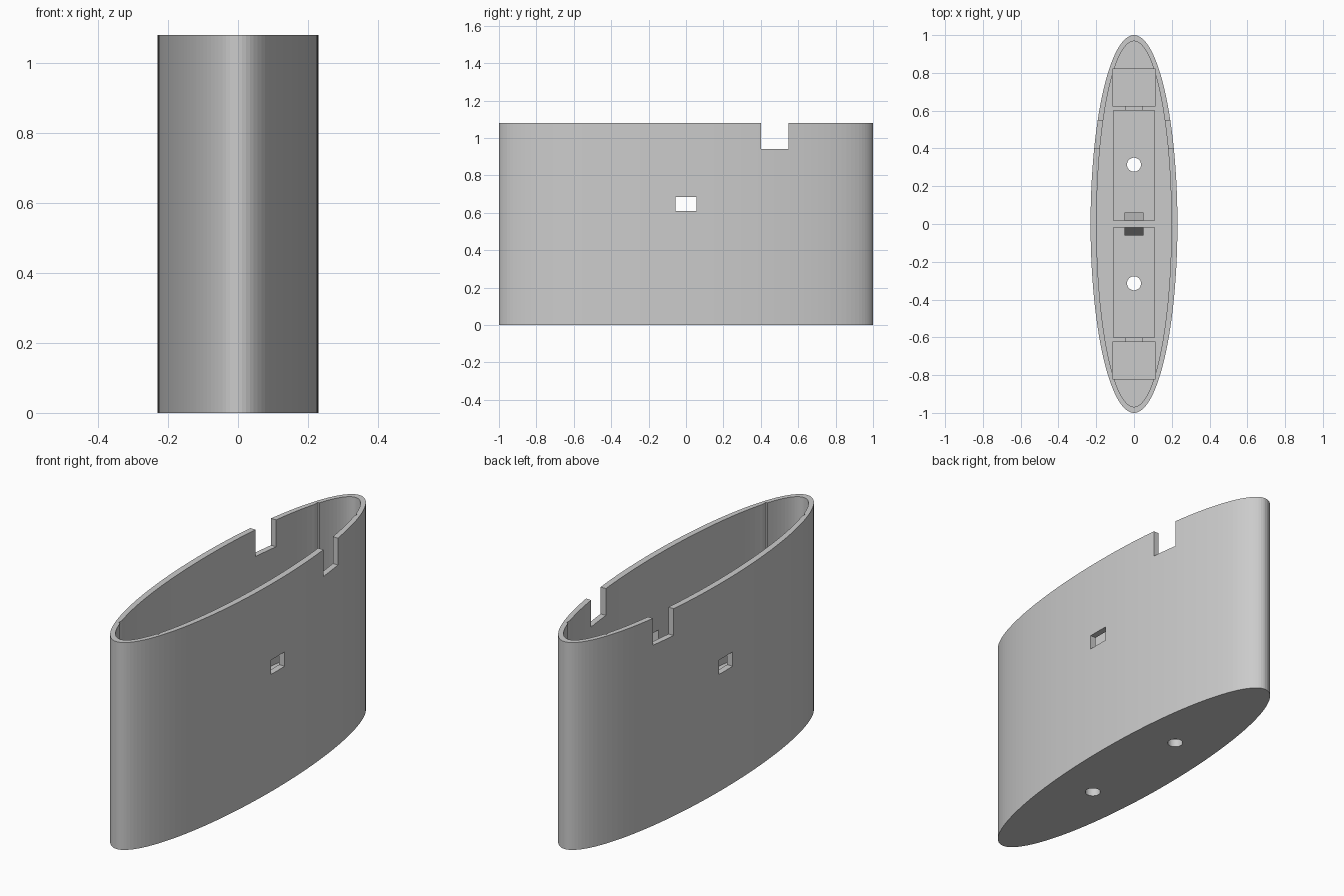
import bpy, bmesh
from mathutils import Matrix

HEIGHT = 1.08
DECK = 0.33      # top of the solid base inside the shell
FLOOR = 0.04     # bottom of the pockets
ABOVE = HEIGHT + 0.1

cube = bpy.data.objects.get("Cube")
if cube:
    bpy.data.objects.remove(cube, do_unlink=True)

grey = bpy.data.materials.new("light_grey")
grey.use_nodes = True
grey.diffuse_color = (0.6, 0.6, 0.6, 1)
bsdf = next(n for n in grey.node_tree.nodes if n.type == 'BSDF_PRINCIPLED')
bsdf.inputs["Base Color"].default_value = grey.diffuse_color


def finish(name, bm):
    bmesh.ops.recalc_face_normals(bm, faces=bm.faces)
    mesh = bpy.data.meshes.new(name)
    bm.to_mesh(mesh)
    bm.free()
    mesh.materials.append(grey)
    obj = bpy.data.objects.new(name, mesh)
    bpy.context.collection.objects.link(obj)
    return obj


def cylinder(name, rx, ry, z0, z1, y=0, sides=128):
    bm = bmesh.new()
    bmesh.ops.create_cone(bm, cap_ends=True, segments=sides, radius1=1, radius2=1, depth=1)
    bmesh.ops.transform(bm, verts=bm.verts, matrix=Matrix.Translation((0, y, (z0 + z1) / 2))
                        @ Matrix.Diagonal((rx, ry, z1 - z0, 1)))
    return finish(name, bm)


def box(name, half_x, y0, y1, z0, z1):
    bm = bmesh.new()
    bmesh.ops.create_cube(bm, size=1)
    bmesh.ops.transform(bm, verts=bm.verts, matrix=Matrix.Translation((0, (y0 + y1) / 2, (z0 + z1) / 2))
                        @ Matrix.Diagonal((2 * half_x, y1 - y0, z1 - z0, 1)))
    return finish(name, bm)


def mirrored_box(name, half_x, y0, y1, z0, z1):
    return [box(name, half_x, y0, y1, z0, z1), box(name, half_x, -y1, -y0, z0, z1)]


# Elliptical shell, hollowed down to the deck
body = cylinder("oval_case", 0.23, 1, 0, HEIGHT)
cutters = [cylinder("cavity_cutter", 0.198, 0.968, DECK, ABOVE)]

# Long pockets, end pockets and the slots joining them
cutters += mirrored_box("long_pocket_cutter", 0.109, 0.018, 0.602, FLOOR, DECK + 0.1)
cutters += mirrored_box("end_pocket_cutter", 0.114, 0.625, 0.82, FLOOR, ABOVE)
cutters += mirrored_box("slot_cutter", 0.045, 0.59, 0.64, 0.16, DECK + 0.05)

# Round holes through the bottom
for y in (-0.314, 0.314):
    cutters.append(cylinder("hole_cutter", 0.037, 0.037, -0.1, FLOOR + 0.05, y, 48))

# Side windows and the rim notches
cutters.append(box("window_cutter", 0.5, -0.056, 0.056, 0.61, 0.685))
cutters.append(box("notch_cutter", 0.5, 0.402, 0.547, 0.94, ABOVE))

for cutter in cutters:
    mod = body.modifiers.new(cutter.name, 'BOOLEAN')
    mod.operation = 'DIFFERENCE'
    mod.solver = 'EXACT'
    mod.object = cutter

# Bake the cuts, then remove the cutters
graph = bpy.context.evaluated_depsgraph_get()
cut_mesh = bpy.data.meshes.new_from_object(body.evaluated_get(graph))
body.modifiers.clear()
body.data = cut_mesh
for cutter in cutters:
    bpy.data.objects.remove(cutter, do_unlink=True)

# Sloped clips on both sides of the central divider
for name, side in (("front_clip", -1), ("back_clip", 1)):
    bm = bmesh.new()
    profile = [(0.018, DECK), (0.062, 0.2), (0.018, 0.2)]
    face = bm.faces.new([bm.verts.new((-0.051, side * y, z)) for y, z in profile])
    ext = bmesh.ops.extrude_face_region(bm, geom=[face])
    moved = [v for v in ext["geom"] if isinstance(v, bmesh.types.BMVert)]
    bmesh.ops.translate(bm, verts=moved, vec=(0.102, 0, 0))
    finish(name, bm)
